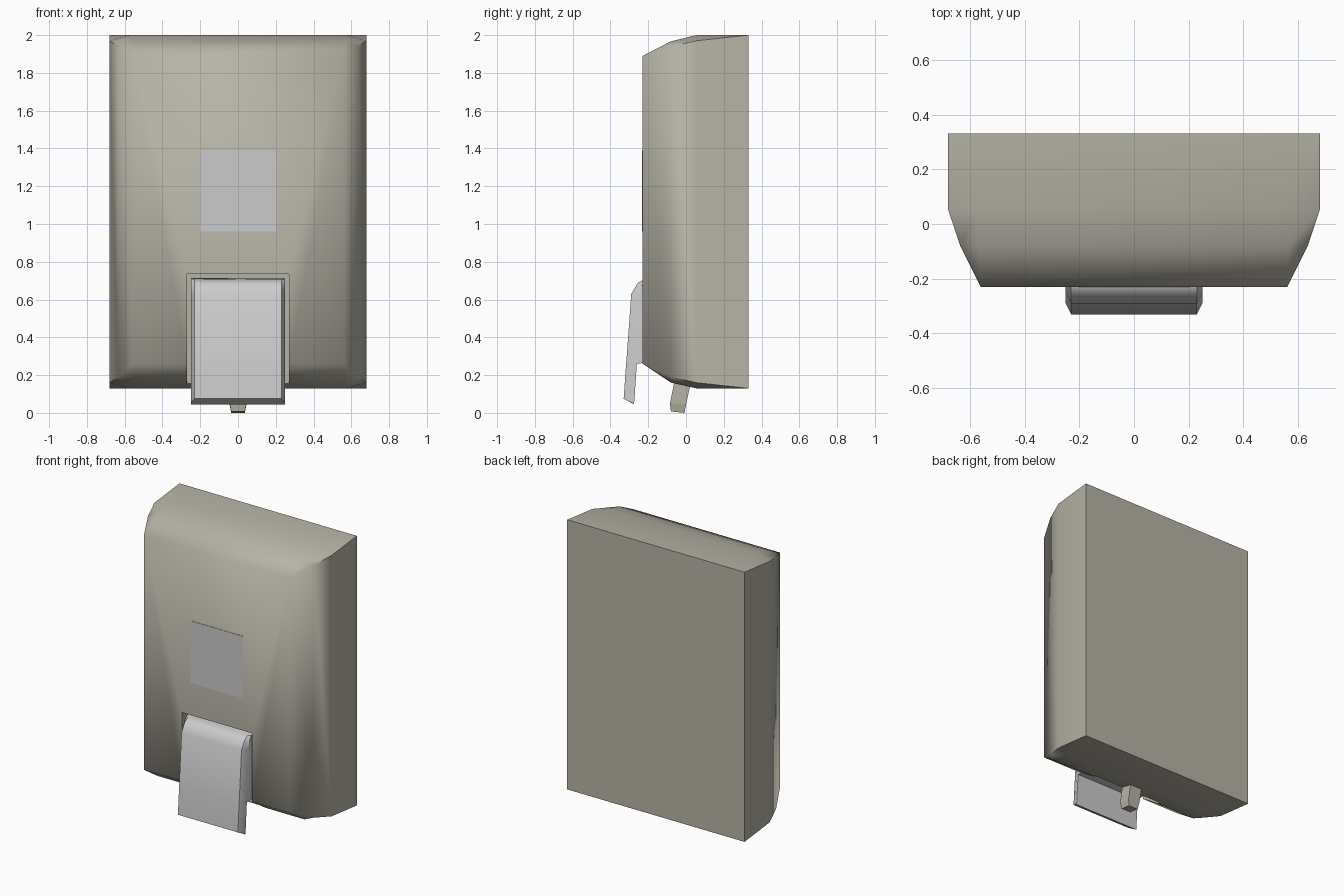
import bpy, bmesh, math

if "Cube" in bpy.data.objects:
    bpy.data.objects.remove(bpy.data.objects["Cube"])


def material(name, col):
    m = bpy.data.materials.new(name)
    m.diffuse_color = (*col, 1)
    m.use_nodes = True
    m.node_tree.nodes["Principled BSDF"].inputs["Base Color"].default_value = m.diffuse_color
    return m


BEIGE = material("beige_plastic", (0.47, 0.45, 0.38))
GREY = material("light_grey", (0.55, 0.55, 0.56))


def loft(name, rings, mat=None, smooth=None):
    """Skin closed rings that share a point count, then cap both ends."""
    bm = bmesh.new()
    vs = [[bm.verts.new(p) for p in r] for r in rings]
    n = len(rings[0])
    for a, b in zip(vs, vs[1:]):
        for i in range(n):
            j = (i + 1) % n
            bm.faces.new((a[i], a[j], b[j], b[i]))
    bm.faces.new(vs[0][::-1])
    bm.faces.new(vs[-1])
    bmesh.ops.remove_doubles(bm, verts=bm.verts, dist=1e-4)
    bmesh.ops.recalc_face_normals(bm, faces=bm.faces)
    me = bpy.data.meshes.new(name)
    bm.to_mesh(me)
    bm.free()
    ob = bpy.data.objects.new(name, me)
    bpy.context.collection.objects.link(ob)
    if mat:
        me.materials.append(mat)
    if smooth:
        shade(ob, smooth)
    return ob


def activate(ob):
    bpy.ops.object.select_all(action='DESELECT')
    ob.select_set(True)
    bpy.context.view_layer.objects.active = ob


def shade(ob, deg):
    activate(ob)
    bpy.ops.object.shade_smooth_by_angle(angle=math.radians(deg))


def box(name, x, y0, y1, z0, z1, mat=None):
    return loft(name, [[(-x, y, z0), (x, y, z0), (x, y, z1), (-x, y, z1)]
                       for y in (y0, y1)], mat)


def housing_ring(y, xs, xc, z0, z0c, z1c, z1):
    """Rectangle with cut corners: full width xs, top and bottom width xc."""
    half = [(xc, z0), (xs, z0c), (xs, z1c), (xc, z1)]
    pts = half + [(-x, z) for x, z in half[::-1]]
    return [(x, y, z) for x, z in pts]


# Housing: rings from the flat back to the narrower front
housing = loft("housing", [
    housing_ring(0.33, 0.68, 0.68, 0.13, 0.13, 2.0, 2.0),
    housing_ring(0.055, 0.68, 0.57, 0.13, 0.16, 1.97, 2.0),
    housing_ring(-0.08, 0.635, 0.565, 0.16, 0.19, 1.94, 1.967),
    housing_ring(-0.23, 0.56, 0.56, 0.26, 0.26, 1.89, 1.89),
], BEIGE)

# Lever recess, open at the front and bottom
cutter = box("recess_cutter", 0.27, -0.5, -0.06, 0.0, 0.735, BEIGE)
cutter.hide_render = True
mod = housing.modifiers.new("recess", 'BOOLEAN')
mod.operation = 'DIFFERENCE'
mod.solver = 'EXACT'
mod.object = cutter
activate(housing)
bpy.ops.object.modifier_apply(modifier=mod.name)
bpy.data.objects.remove(cutter)
shade(housing, 68)

# Front window
box("window", 0.2, -0.233, -0.225, 0.96, 1.39, GREY)

# Push lever: (front y,z), (side y,z), (back y,z) at each station, top to bottom
stations = [
    ((-0.225, 0.705), (-0.21, 0.71), (-0.10, 0.715)),
    ((-0.255, 0.688), (-0.23, 0.68), (-0.10, 0.67)),
    ((-0.29, 0.63), (-0.25, 0.62), (-0.10, 0.62)),
    ((-0.316, 0.268), (-0.276, 0.268), (-0.10, 0.268)),
    ((-0.317, 0.262), (-0.277, 0.262), (-0.26, 0.262)),
    ((-0.33, 0.075), (-0.29, 0.055), (-0.275, 0.045)),
]
rings = []
for front, side, back in stations:
    half = [(0.23, *front), (0.25, *side), (0.25, *back)]
    rings.append(half + [(-x, y, z) for x, y, z in half[::-1]])
loft("push_lever", rings, GREY, 30)

# Bent outlet spout: half width, front (y,z), back (y,z)
spout = [(0.045, -0.055, 0.20, 0.035, 0.20),
         (0.045, -0.085, 0.05, 0.0, 0.045),
         (0.036, -0.08, 0.008, -0.008, 0.0)]
loft("outlet_spout", [[(-w, ya, za), (w, ya, za), (w, yb, zb), (-w, yb, zb)]
                      for w, ya, za, yb, zb in spout], BEIGE)
